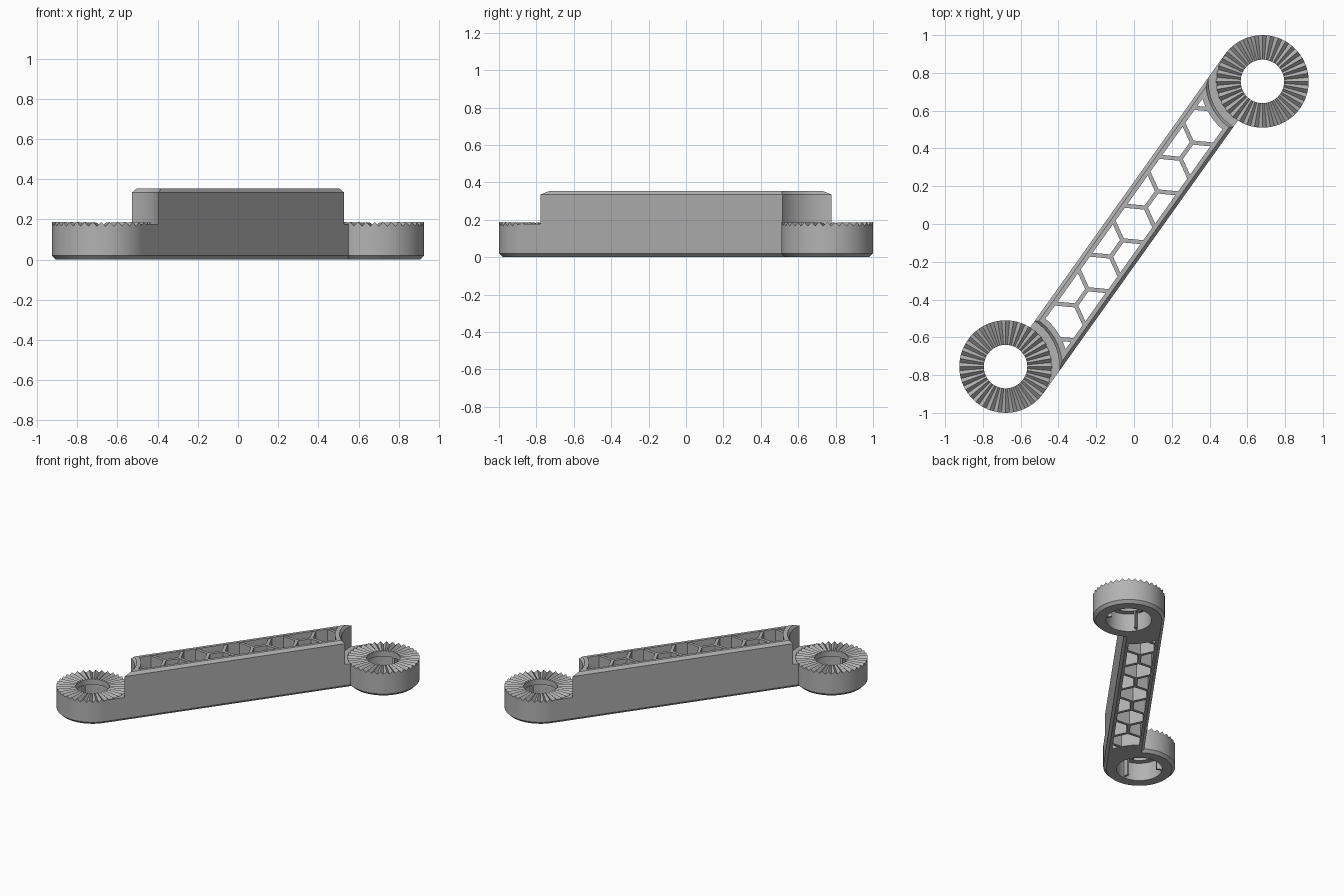
import bpy, bmesh, math
from mathutils import Matrix, Vector

if "Cube" in bpy.data.objects:
    bpy.data.objects.remove(bpy.data.objects["Cube"])

# Layout: arm axis (u along, v across) is turned in plan; rings sit off-axis at both ends
ANGLE = math.radians(54.5)
TURN = Matrix.Rotation(ANGLE, 4, 'Z')
RING_CENTRE = Vector((0.68, 0.755, 0))
CU, CV, _ = TURN.inverted() @ RING_CENTRE
TEETH = 36
CELL = 0.106

grey = bpy.data.materials.new("plain_grey")
grey.use_nodes = True
grey.diffuse_color = (0.45, 0.45, 0.45, 1)
grey.node_tree.nodes["Principled BSDF"].inputs["Base Color"].default_value = (0.45, 0.45, 0.45, 1)


def finish(name, bm, matrix):
    bmesh.ops.recalc_face_normals(bm, faces=bm.faces)
    mesh = bpy.data.meshes.new(name)
    bm.to_mesh(mesh)
    bm.free()
    mesh.materials.append(grey)
    obj = bpy.data.objects.new(name, mesh)
    bpy.context.collection.objects.link(obj)
    obj.matrix_world = matrix
    bpy.ops.object.select_all(action='DESELECT')
    obj.select_set(True)
    bpy.context.view_layer.objects.active = obj
    bpy.ops.object.shade_smooth_by_angle(angle=math.radians(25))
    return obj


def skin(loops):
    """Closed tube of quads through a cycle of equal-length loops."""
    bm = bmesh.new()
    rows = [[bm.verts.new(p) for p in loop] for loop in loops]
    for a, b in zip(rows, rows[1:] + rows[:1]):
        for i in range(len(a)):
            j = (i + 1) % len(a)
            bm.faces.new((a[i], a[j], b[j], b[i]))
    return bm


def arm_loop(z, half, radius, steps=28):
    """Strip outline whose ends are scooped by a circle around each ring."""
    end = []
    for i in range(steps + 1):
        v = -half * math.cos(math.pi * i / steps)
        u = CU - math.sqrt(max(radius ** 2 - (v - CV) ** 2, 0))
        end.append((u, v))
    return [(k * u, k * v, z) for k in (1, -1) for u, v in end]


# Arm frame: chamfered outer wall, ledge next to the ring, open channel inside
finish("arm_frame", skin([arm_loop(*row) for row in (
    (0, 0.11, 0.222), (0.02, 0.13, 0.242), (0.178, 0.13, 0.242),
    (0.178, 0.13, 0.285), (0.335, 0.13, 0.285), (0.355, 0.112, 0.3),
    (0.355, 0.09, 0.33), (0, 0.09, 0.33))]), TURN)


# Honeycomb ribs inside the channel
def add_bar(bm, a, b, z0, z1, width):
    a, b = Vector(a), Vector(b)
    d = b - a
    spin = Matrix.Rotation(math.atan2(d.y, d.x), 4, 'Z')
    mid = (a + b) / 2
    place = Matrix.Translation((mid.x, mid.y, (z0 + z1) / 2))
    size = Matrix.Diagonal((d.length + width / 2, width, z1 - z0, 1))
    bmesh.ops.create_cube(bm, size=1, matrix=place @ spin @ size)


ribs = bmesh.new()
reach = CELL * math.sqrt(3) / 2
for k in (-1.5, -0.5, 0.5, 1.5):
    m = k * 3 * CELL
    add_bar(ribs, (m - CELL / 2, 0), (m + CELL / 2, 0), 0.003, 0.35, 0.022)
    for e in (-1, 1):
        for side in (-1, 1):
            add_bar(ribs, (m + e * CELL / 2, 0), (m + e * CELL, side * reach), 0.003, 0.35, 0.022)
for k in (-1, 1):
    add_bar(ribs, (k * 6.5 * CELL, k * reach), (k * 6.85 * CELL, k * 0.03), 0.003, 0.35, 0.022)
finish("honeycomb_ribs", ribs, TURN)


# Toothed rings with a stepped bore
def ring_loop(radius, z, tooth=0):
    n = TEETH * 2
    return [(radius * math.cos(math.tau * i / n), radius * math.sin(math.tau * i / n),
             z - tooth * (i % 2)) for i in range(n)]


for name, half_turn in (("back_ring", 0), ("front_ring", math.pi)):
    place = Matrix.Rotation(half_turn, 4, 'Z') @ Matrix.Translation(RING_CENTRE)
    finish(name, skin([
        ring_loop(0.225, 0), ring_loop(0.245, 0.02), ring_loop(0.245, 0.187, 0.02),
        ring_loop(0.115, 0.183, 0.011), ring_loop(0.115, 0.135),
        ring_loop(0.155, 0.135), ring_loop(0.155, 0)]), place)
    # Thin upright fins under the lip of the bore
    fins = bmesh.new()
    for deg in (90, 210, 330):
        d = Vector((math.cos(math.radians(deg)), math.sin(math.radians(deg))))
        add_bar(fins, d * 0.122, d * 0.157, 0.01, 0.14, 0.014)
    finish(name + "_fins", fins, place)
